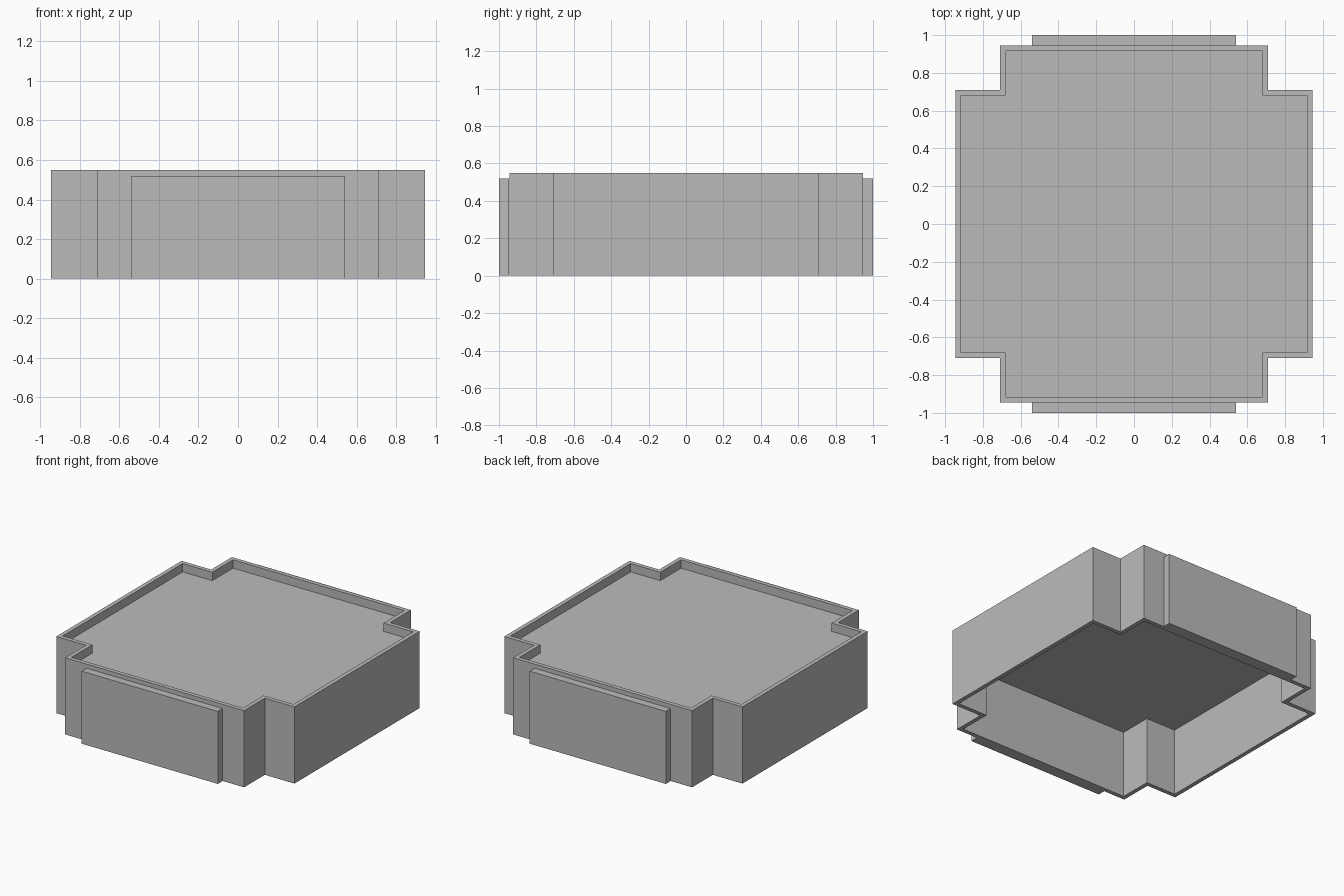
import bpy
import bmesh

cube = bpy.data.objects.get("Cube")
if cube:
    bpy.data.objects.remove(cube, do_unlink=True)

grey = bpy.data.materials.new("plain grey")
grey.use_nodes = True
COLOUR = (0.5, 0.5, 0.5, 1)
grey.diffuse_color = COLOUR
grey.node_tree.nodes["Principled BSDF"].inputs["Base Color"].default_value = COLOUR

HEIGHT, WALL = 0.55, 0.03
FLOOR_TOP, FLOOR_THICK = 0.49, 0.01
OUTER, NOTCH = 0.945, 0.71


def add_object(name, bm):
    bmesh.ops.recalc_face_normals(bm, faces=bm.faces)
    mesh = bpy.data.meshes.new(name)
    bm.to_mesh(mesh)
    bm.free()
    mesh.materials.append(grey)
    obj = bpy.data.objects.new(name, mesh)
    bpy.context.collection.objects.link(obj)
    return obj


def cross_outline(inset):
    """Square outline with a square notch at each corner, counter-clockwise."""
    a, b = OUTER - inset, NOTCH - inset
    points = []
    corner = [(a, b), (b, b), (b, a)]
    for _ in range(4):
        points += corner
        corner = [(-y, x) for x, y in corner]
    return points


def ring(bm, inset, z):
    return [bm.verts.new((x, y, z)) for x, y in cross_outline(inset)]


def bridge(bm, lower, upper):
    for i in range(len(lower)):
        j = (i + 1) % len(lower)
        bm.faces.new((lower[i], lower[j], upper[j], upper[i]))


# Notched wall, open above and below
bm = bmesh.new()
loops = [ring(bm, 0, 0), ring(bm, 0, HEIGHT), ring(bm, WALL, HEIGHT), ring(bm, WALL, 0)]
for k in range(4):
    bridge(bm, loops[k], loops[(k + 1) % 4])
add_object("outer_wall", bm)

# Recessed panel just below the rim
bm = bmesh.new()
low, high = ring(bm, WALL, FLOOR_TOP - FLOOR_THICK), ring(bm, WALL, FLOOR_TOP)
bridge(bm, low, high)
bm.faces.new(low)
bm.faces.new(high)
add_object("recessed_panel", bm)

# Raised plates on the front and back
PLATE_WIDTH, PLATE_HEIGHT = 1.08, 0.52
for name, side in (("front_plate", -1), ("back_plate", 1)):
    bm = bmesh.new()
    bmesh.ops.create_cube(bm, size=1)
    bmesh.ops.scale(bm, vec=(PLATE_WIDTH, 1 - OUTER, PLATE_HEIGHT), verts=bm.verts)
    bmesh.ops.translate(bm, vec=(0, side * (1 + OUTER) / 2, PLATE_HEIGHT / 2), verts=bm.verts)
    add_object(name, bm)
